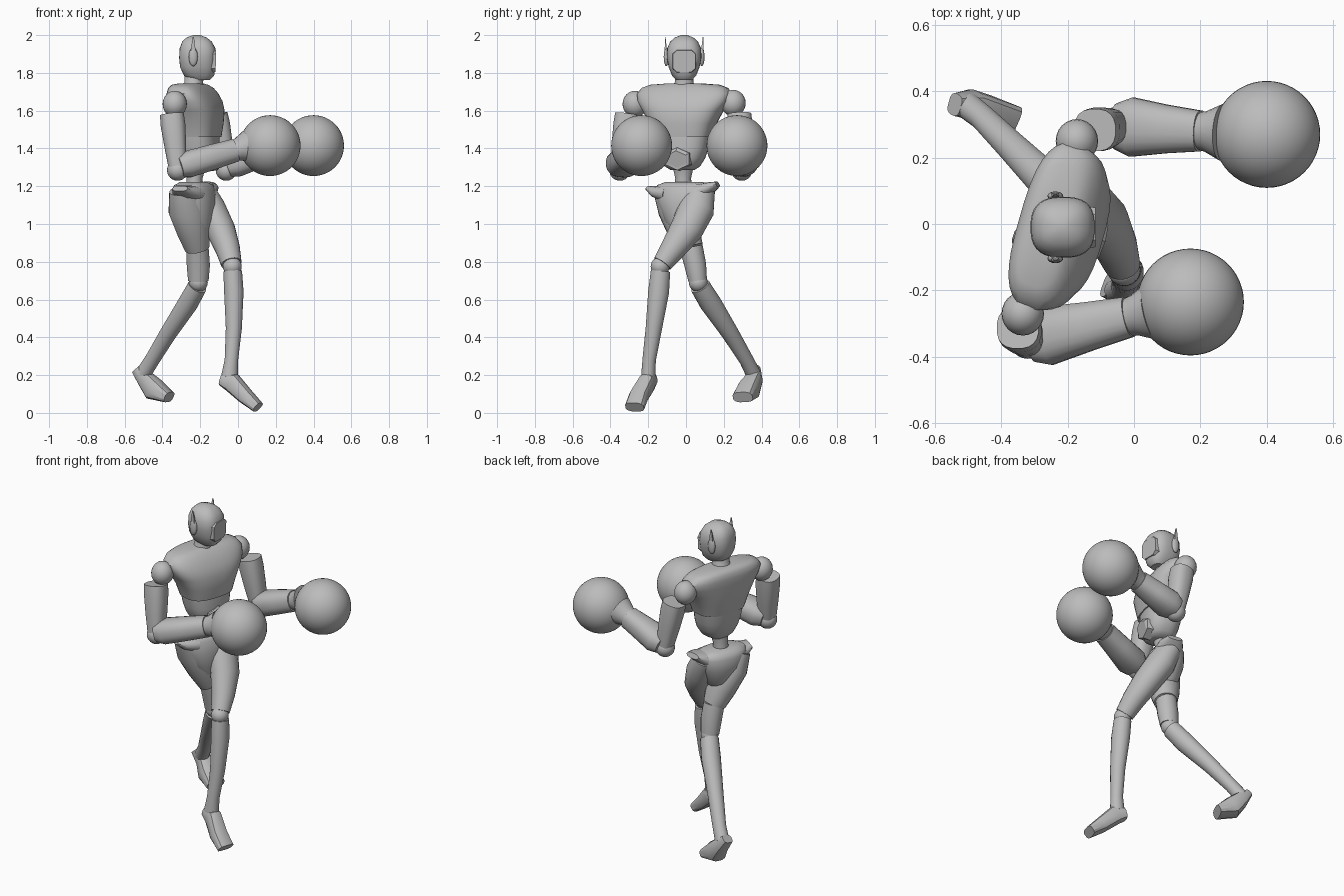
import bpy, bmesh, math
from mathutils import Vector, Matrix

cube = bpy.data.objects.get("Cube")
if cube:
    bpy.data.objects.remove(cube, do_unlink=True)

grey = bpy.data.materials.new("plain_grey")
grey.use_nodes = True
grey.diffuse_color = (0.5, 0.5, 0.5, 1)
grey.node_tree.nodes["Principled BSDF"].inputs["Base Color"].default_value = (0.5, 0.5, 0.5, 1)


def finish(name, bm, angle=40):
    bmesh.ops.recalc_face_normals(bm, faces=bm.faces)
    mesh = bpy.data.meshes.new(name)
    bm.to_mesh(mesh)
    bm.free()
    mesh.materials.append(grey)
    obj = bpy.data.objects.new(name, mesh)
    bpy.context.collection.objects.link(obj)
    bpy.ops.object.select_all(action='DESELECT')
    bpy.context.view_layer.objects.active = obj
    obj.select_set(True)
    if angle:
        bpy.ops.object.shade_smooth_by_angle(angle=math.radians(angle))
    return obj


def loft(name, rings, side=(0, 1, 0), sides=20, power=2.0, level=False, angle=40, place=None):
    """Skin rings of (centre, half width along side, half depth) into a closed body."""
    bm = bmesh.new()
    pts = [Vector(r[0]) for r in rings]
    loops = []
    for i, (c, a, b) in enumerate(rings):
        t = pts[min(i + 1, len(pts) - 1)] - pts[max(i - 1, 0)]
        t = Vector((0, 0, 1)) if level else t.normalized()
        u = Vector(side)
        u = (u - t * u.dot(t)).normalized()
        v = t.cross(u)
        loop = []
        for k in range(sides):
            w = math.tau * (k + 0.5) / sides
            cw, sw = math.cos(w), math.sin(w)
            p = u * a * math.copysign(abs(cw) ** (2 / power), cw)
            p += v * b * math.copysign(abs(sw) ** (2 / power), sw)
            loop.append(bm.verts.new(pts[i] + p))
        loops.append(loop)
    for lo, hi in zip(loops, loops[1:]):
        for k in range(sides):
            n = (k + 1) % sides
            bm.faces.new((lo[k], lo[n], hi[n], hi[k]))
    bm.faces.new(loops[0])
    bm.faces.new(loops[-1])
    if place:
        bm.transform(place)
    return finish(name, bm, angle)


def ball(name, centre, scale, segments=24):
    bm = bmesh.new()
    bmesh.ops.create_uvsphere(bm, u_segments=segments, v_segments=segments // 2, radius=1)
    s = scale if isinstance(scale, tuple) else (scale,) * 3
    bm.transform(Matrix.Translation(centre) @ Matrix.Diagonal((*s, 1)))
    return finish(name, bm)


def turned(x, y, degrees):
    return Matrix.Translation((x, y, 0)) @ Matrix.Rotation(math.radians(degrees), 4, 'Z')


def stack(levels):
    """Turn (height, half width, half depth, forward shift) rows into rings."""
    return [((s, 0, z), w, d) for z, w, d, s in levels]


# Torso, twisted so that the left shoulder leads
twist = turned(-0.235, -0.01, -16)
loft("chest", stack([(1.46, .152, .112, .025), (1.53, .176, .124, .022), (1.60, .215, .128, .018),
                     (1.65, .248, .120, .008), (1.69, .256, .108, -.006), (1.72, .235, .092, -.015),
                     (1.737, .190, .074, -.02), (1.745, .080, .056, -.015)]),
     power=2.8, sides=32, level=True, place=twist)
loft("abdomen", stack([(1.285, .060, .060, .03), (1.305, .092, .080, .032), (1.35, .120, .098, .032),
                       (1.40, .136, .106, .028), (1.465, .148, .108, .022)]),
     power=2.5, sides=28, level=True, place=twist)
loft("belly_plate", [((.09, 0, 1.345), .082, .066), ((.136, 0, 1.345), .076, .060),
                     ((.144, 0, 1.343), .058, .046)],
     sides=6, angle=0, place=twist)
loft("spine", stack([(1.14, .06, .055, 0), (1.24, .042, .042, 0), (1.30, .055, .05, .01)]),
     level=True, place=turned(-0.23, -0.015, 0))

# Neck and head
loft("neck", stack([(1.70, .080, .070, -.01), (1.75, .050, .05, 0), (1.82, .050, .055, .01)]),
     level=True, place=turned(-0.235, -0.01, 0))
head = [(1.762, .042, .050, .015), (1.785, .064, .080, .008), (1.83, .082, .094, .001),
        (1.88, .092, .098, 0), (1.93, .090, .095, 0), (1.965, .074, .079, -.003),
        (1.987, .050, .054, -.005), (2.0, .016, .018, -.005)]
loft("head", stack(head), sides=32, power=2.6, level=True, place=turned(-0.214, -0.01, 0))
loft("visor", [((-.15, -.01, 1.863), .066, .066), ((-.117, -.01, 1.862), .062, .060)],
     sides=8, power=4, angle=0)
for side_name, s in (("left", 1), ("right", -1)):
    y = -0.01 + s * 0.094
    ball(side_name + "_ear_disc", (-.237, y, 1.885), (.024, .014, .05), 16)
    loft(side_name + "_ear_fin", [((-.237, y, 1.86), .010, .020), ((-.237, y + s * .003, 1.93), .008, .016),
                                  ((-.237, y + s * .006, 1.99), .002, .005)], sides=4, angle=0)

# Pelvis with flared hip crests
hips = turned(-0.235, -0.01, -22)
loft("pelvis", stack([(.94, .035, .05, .03), (1.02, .098, .090, .016), (1.11, .138, .108, .006),
                      (1.18, .155, .102, 0), (1.205, .150, .088, 0), (1.222, .105, .062, 0)]),
     power=2.3, sides=24, level=True, place=hips)
for side_name, s, rise in (("left", 1, .012), ("right", -1, -.01)):
    loft(side_name + "_hip_crest", [((.01, s * .08, 1.16), .05, .088), ((.008, s * .15, 1.18 + rise), .032, .072),
                                    ((.0, s * .192, 1.198 + rise), .016, .048)],
         side=(0, 0, 1), sides=14, power=2.4, place=hips)

# Legs: thigh, knee guard, knee ball, shin, foot
legs = {
    "left": dict(
        thigh=[((-.195, .080, 1.18), .075, .070), ((-.148, .055, 1.08), .096, .084),
               ((-.092, .002, .97), .088, .078), ((-.055, -.068, .87), .068, .066),
               ((-.035, -.125, .79), .052, .055)],
        knee=(-.03, -.137, .775),
        shin=[((-.028, -.135, .75), .052, .050), ((-.022, -.145, .64), .056, .052),
              ((-.022, -.17, .45), .044, .043), ((-.035, -.195, .28), .036, .036),
              ((-.045, -.20, .19), .038, .045)],
        across=(.25, .97, 0),
        foot=[((-.085, -.185, .178), .036, .034), ((-.03, -.205, .16), .042, .052),
              ((.04, -.25, .088), .050, .042), ((.105, -.272, .03), .052, .030)]),
    "right": dict(
        thigh=[((-.28, -.10, 1.18), .075, .085), ((-.265, -.06, 1.08), .09, .105),
               ((-.235, -.01, .96), .085, .088), ((-.215, .025, .87), .068, .066)],
        knee=(-.21, .065, .69),
        shin=[((-.215, .075, .67), .054, .052), ((-.265, .13, .58), .058, .054),
              ((-.37, .235, .42), .046, .045), ((-.455, .32, .28), .038, .040),
              ((-.50, .355, .21), .040, .042)],
        across=(.45, .89, 0),
        foot=[((-.54, .36, .235), .034, .026), ((-.49, .36, .18), .044, .045),
              ((-.445, .335, .125), .054, .060), ((-.365, .30, .083), .058, .030)]),
}
for side_name, leg in legs.items():
    loft(side_name + "_thigh", leg["thigh"])
    ball(side_name + "_knee_ball", leg["knee"], .05)
    loft(side_name + "_shin", leg["shin"])
    loft(side_name + "_foot", leg["foot"], side=leg["across"], sides=12, power=3, angle=30)
loft("right_knee_guard", [((-.215, .028, .875), .062, .060), ((-.21, .05, .78), .058, .062),
                          ((-.21, .062, .70), .050, .055)])

# Arms: shoulder ball, upper arm, elbow, forearm, round glove
arms = {
    "left": ((-.172, .25, 1.64), (-.118, .283, 1.58), (-.062, .295, 1.30), (.2, .28, 1.395), (.40, .27, 1.415)),
    "right": ((-.335, -.27, 1.635), (-.350, -.312, 1.58), (-.32, -.35, 1.30), (-.015, -.28, 1.39),
              (.17, -.235, 1.415)),
}
for side_name, points in arms.items():
    shoulder, top, elbow, wrist, glove = map(Vector, points)
    ball(side_name + "_shoulder_ball", shoulder, (.064, .066, .07))
    loft(side_name + "_upper_arm", [(top, .064, .064), (top.lerp(elbow, .2), .066, .066),
                                    (top.lerp(elbow, .6), .060, .058), (elbow, .050, .048)],
         sides=20, power=2.5)
    ball(side_name + "_elbow_ball", elbow - Vector((0, 0, .015)), .056)
    along = (wrist - elbow).normalized()
    loft(side_name + "_forearm", [(elbow + along * .01, .070, .058), (elbow + along * .06, .090, .072),
                                  (elbow.lerp(wrist, .6), .074, .068), (wrist, .062, .062)],
         sides=20, power=2.4)
    loft(side_name + "_glove_cuff", [(wrist - along * .01, .055, .055), (wrist + along * .02, .062, .062),
                                     (wrist + along * .07, .086, .086)])
    ball(side_name + "_glove", glove, .161, 48)
